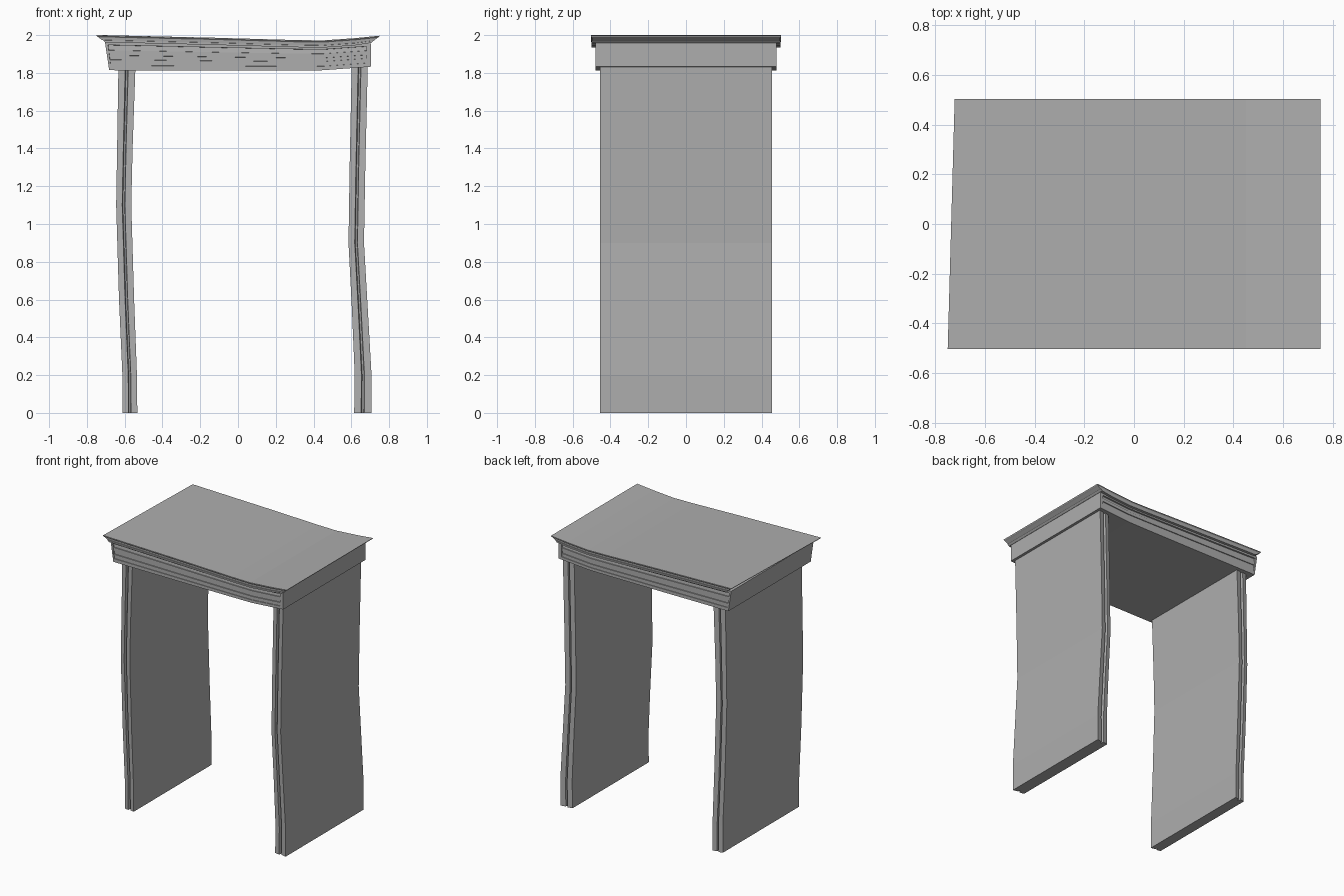
import bpy
import bmesh

cube = bpy.data.objects.get("Cube")
if cube:
    bpy.data.objects.remove(cube, do_unlink=True)

stone = bpy.data.materials.new("plain_grey")
stone.use_nodes = True
GREY = (0.423, 0.423, 0.423, 1)
stone.diffuse_color = GREY
stone.node_tree.nodes["Principled BSDF"].inputs["Base Color"].default_value = GREY


def loft(name, stations, back_skew=0):
    """Loft rows of (x, half_depth, z); every row is mirrored to the back."""
    bm = bmesh.new()
    rows = []
    for row in stations:
        front = [bm.verts.new((x, -d, z)) for x, d, z in row]
        back = [bm.verts.new((x, d, z)) for x, d, z in row]
        rows.append(front + back[::-1])
    n = len(rows[0])
    for a, b in zip(rows, rows[1:]):
        for i in range(n):
            j = (i + 1) % n
            bm.faces.new((a[i], a[j], b[j], b[i]))
    # end caps as strips running front to back
    for row in (rows[0], rows[-1]):
        for i in range(n // 2 - 1):
            bm.faces.new((row[i], row[i + 1], row[n - 2 - i], row[n - 1 - i]))
    # slant the left end in plan
    for v in rows[0]:
        if v.co.y > 0:
            v.co.x += back_skew
    bmesh.ops.recalc_face_normals(bm, faces=bm.faces)
    mesh = bpy.data.meshes.new(name)
    bm.to_mesh(mesh)
    bm.free()
    mesh.materials.append(stone)
    obj = bpy.data.objects.new(name, mesh)
    bpy.context.collection.objects.link(obj)
    return obj


# Bent side posts: moulded front section (fraction of width, half depth)
POST_SECTION = [(0, 0.445), (0.4, 0.452), (0.45, 0.432), (0.55, 0.432),
                (0.58, 0.447), (1, 0.455)]


def post(name, path):
    loft(name, [[(x0 + (x1 - x0) * t, d, z) for t, d in POST_SECTION]
                for z, x0, x1 in path])


post("right_post", [(0, -0.612, -0.533), (0.2, -0.612, -0.535),
                    (0.6, -0.63, -0.55), (1.1, -0.645, -0.565),
                    (1.4, -0.64, -0.558), (1.83, -0.633, -0.543)])
post("left_post", [(0, 0.615, 0.707), (0.2, 0.618, 0.707),
                   (0.55, 0.603, 0.687), (0.9, 0.585, 0.667),
                   (1.3, 0.591, 0.674), (1.84, 0.602, 0.687)])

# Sagging lintel with recessed bands on front and back (fraction of height, recess)
BANDS = [(0, 0), (0.12, 0), (0.125, 1), (0.3, 0.8), (0.305, 0.3), (0.48, 0.3),
         (0.485, 0.8), (0.63, 0.8), (0.635, 0.3), (0.83, 0.3), (0.835, 0),
         (1, 0)]
RECESS = 0.012


def lintel_row(xt, xb, zt, zb, depth):
    return [(xt + (xb - xt) * t, 0.48 - depth * g, zt + (zb - zt) * t)
            for t, g in BANDS]


loft("lintel", [
    lintel_row(-0.705, -0.682, 1.967, 1.814, 0),
    lintel_row(-0.69, -0.672, 1.966, 1.814, 0),
    lintel_row(-0.689, -0.671, 1.966, 1.814, RECESS),
    lintel_row(-0.12, -0.12, 1.951, 1.813, RECESS),
    lintel_row(0.3, 0.3, 1.941, 1.813, RECESS),
    lintel_row(0.45, 0.45, 1.939, 1.814, RECESS),
    lintel_row(0.679, 0.679, 1.955, 1.831, RECESS),
    lintel_row(0.68, 0.68, 1.955, 1.831, 0),
    lintel_row(0.705, 0.705, 1.957, 1.833, 0)])

# Cornice slab with flared ends: drop, half depth, inset at the ends
FLARE = [(0, 0.503, 0), (0.006, 0.503, 0.003), (0.012, 0.498, 0.012),
         (0.026, 0.496, 0.03), (0.027, 0.5, 0.034), (0.038, 0.5, 0.045)]


def cornice_row(x, z, side=0):
    return [(x - side * inset, d, z - drop) for drop, d, inset in FLARE]


loft("cornice", [cornice_row(-0.75, 2.0, -1), cornice_row(-0.12, 1.986),
                 cornice_row(0.3, 1.974), cornice_row(0.45, 1.972),
                 cornice_row(0.62, 1.984), cornice_row(0.75, 1.997, 1)],
     back_skew=0.028)
